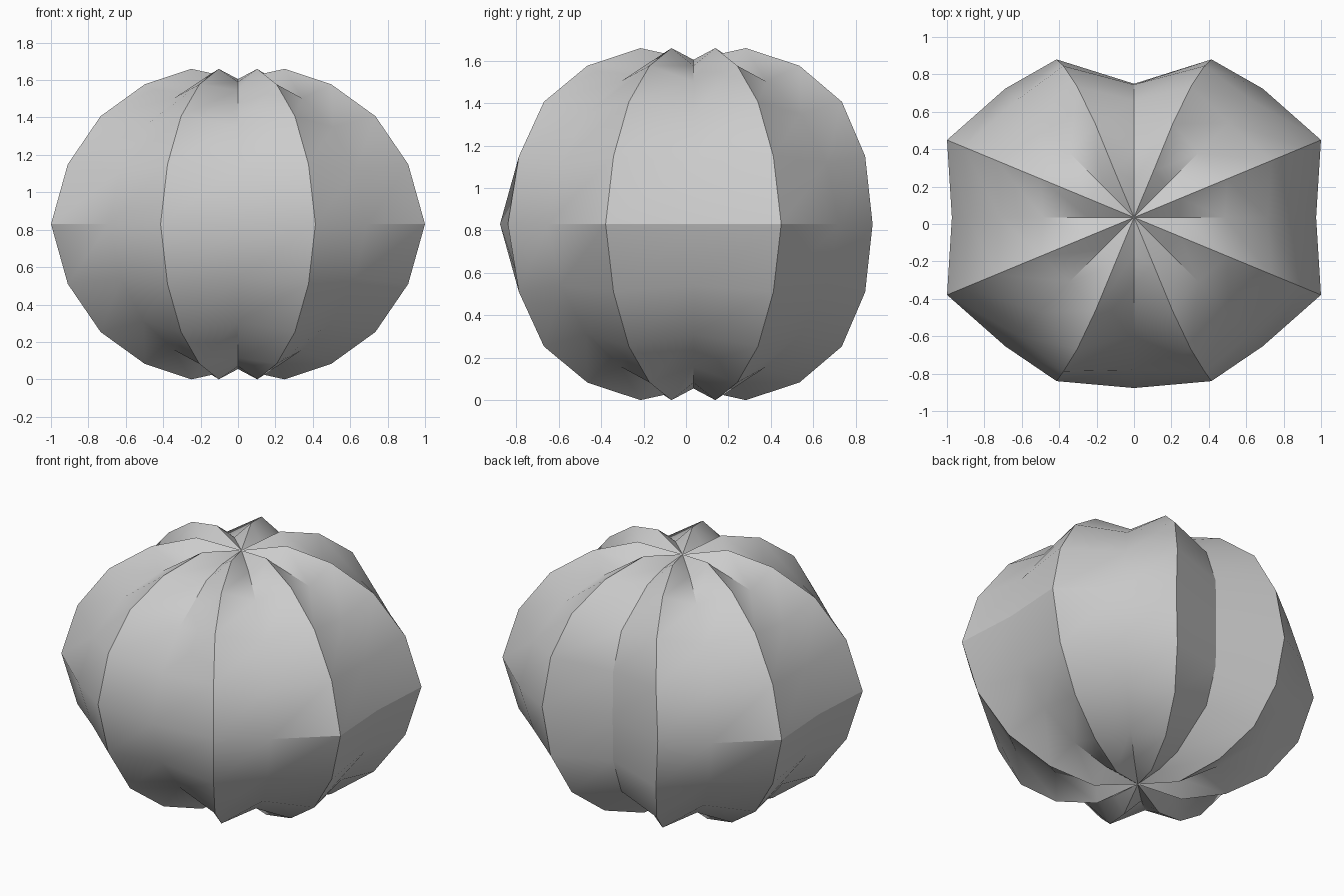
import bpy, bmesh, math

if "Cube" in bpy.data.objects:
    bpy.data.objects.remove(bpy.data.objects["Cube"])

CENTRE_Y, CENTRE_Z = 0.035, 0.83
# ridge profile from equator towards the pole: radius, height
RIDGE = [(1.082, 0.0), (0.985, 0.32), (0.795, 0.577), (0.54, 0.747), (0.27, 0.83)]
GROOVE = 0.9            # grooves are the ridge profile pulled inwards
POLE = 0.775
# flattened back and front: y per ring for the shoulder ridges and the middle groove
BACK_RIDGE = [0.845, 0.81, 0.70, 0.50, 0.247]
FRONT_RIDGE = [0.875, 0.823, 0.705, 0.50, 0.25]
BACK_GROOVE = [0.715, 0.71, 0.625, 0.36, 0.2]
FRONT_GROOVE = [0.912, 0.815, 0.63, 0.36, 0.2]
GROOVE_Z = [0.0, 0.288, 0.52, 0.715, 0.76]


def point(ring, seg):
    """Position on one of 16 meridians; ring runs -4..4 from bottom to top."""
    k = abs(ring)
    sign = -1 if ring < 0 else 1
    r, z = RIDGE[k]
    if seg % 2 == 0:
        r, z = r * GROOVE, z * GROOVE
    a = math.radians(22.5 * seg)
    x, y = r * math.cos(a), r * math.sin(a)
    if seg in (3, 5):
        y = BACK_RIDGE[k]
    elif seg in (11, 13):
        y = -FRONT_RIDGE[k]
    elif seg == 4:
        y, z = BACK_GROOVE[k], GROOVE_Z[k]
    elif seg == 12:
        y, z = -FRONT_GROOVE[k], GROOVE_Z[k]
    return (x, y + CENTRE_Y, CENTRE_Z + sign * z)


# ribbed pumpkin body
bm = bmesh.new()
rings = [[bm.verts.new(point(ring, s)) for s in range(16)] for ring in range(-4, 5)]
bottom = bm.verts.new((0, CENTRE_Y, CENTRE_Z - POLE))
top = bm.verts.new((0, CENTRE_Y, CENTRE_Z + POLE))
for s in range(16):
    n = (s + 1) % 16
    bm.faces.new((bottom, rings[0][n], rings[0][s]))
    bm.faces.new((top, rings[-1][s], rings[-1][n]))
    for lo, hi in zip(rings, rings[1:]):
        bm.faces.new((lo[s], lo[n], hi[n], hi[s]))
bmesh.ops.recalc_face_normals(bm, faces=bm.faces)
mesh = bpy.data.meshes.new("pumpkin_body")
bm.to_mesh(mesh)
bm.free()
body = bpy.data.objects.new("pumpkin_body", mesh)
bpy.context.collection.objects.link(body)

# smooth ribs with sharp creases
bpy.context.view_layer.objects.active = body
body.select_set(True)
bpy.ops.object.shade_smooth_by_angle(angle=math.radians(30))
